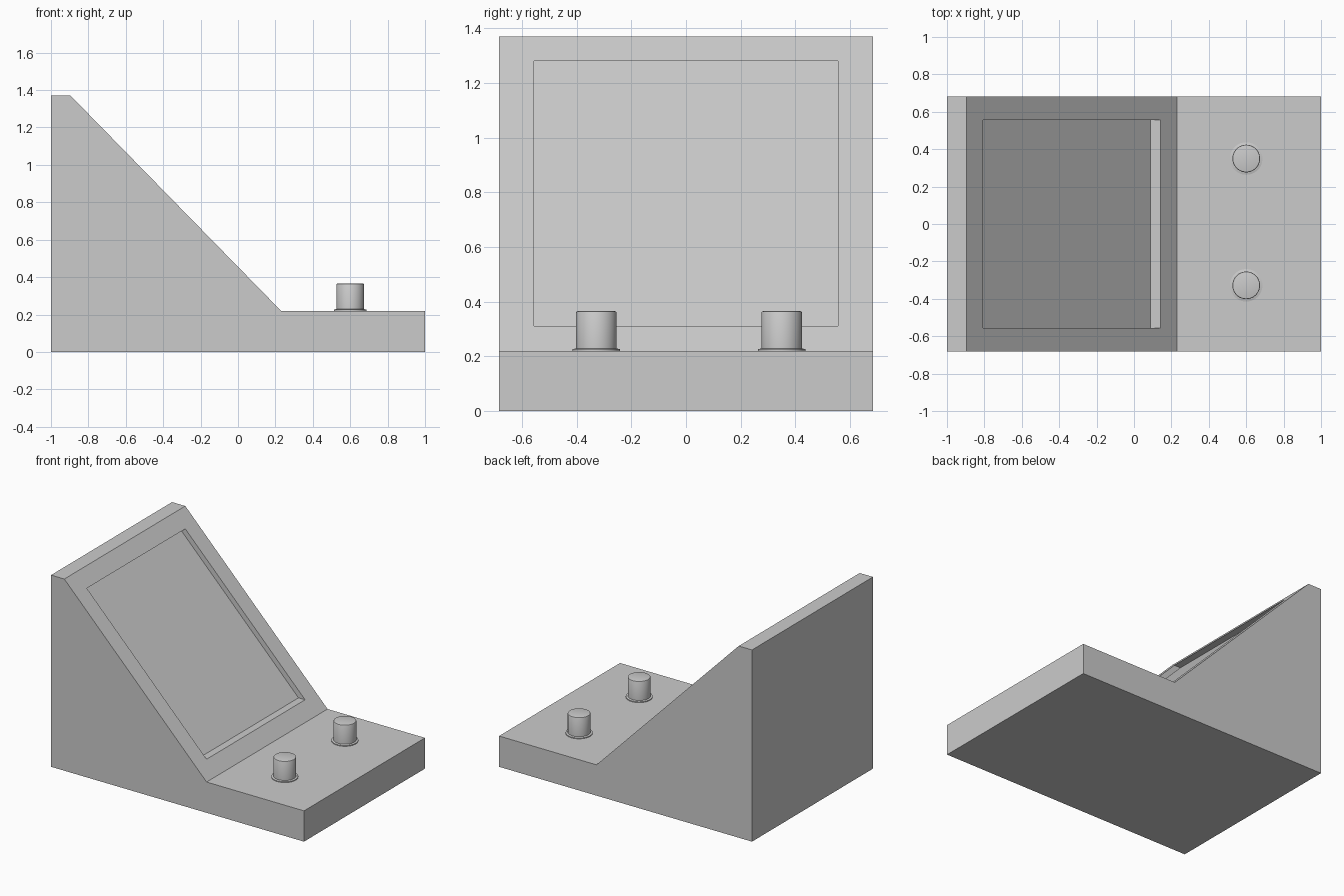
import bpy, bmesh, math
from mathutils import Vector

if "Cube" in bpy.data.objects:
    bpy.data.objects.remove(bpy.data.objects["Cube"])


def add_object(name, bm):
    bmesh.ops.recalc_face_normals(bm, faces=bm.faces[:])
    mesh = bpy.data.meshes.new(name)
    bm.to_mesh(mesh)
    bm.free()
    obj = bpy.data.objects.new(name, mesh)
    bpy.context.collection.objects.link(obj)
    return obj


# Wedge housing: side profile extruded across y
HALF_Y = 0.683
profile = [(-1, 0), (1, 0), (1, 0.22), (0.23, 0.22), (-0.895, 1.37), (-1, 1.37)]
bm = bmesh.new()
side = bm.faces.new([bm.verts.new((x, -HALF_Y, z)) for x, z in profile])
ext = bmesh.ops.extrude_face_region(bm, geom=[side], use_keep_orig=True)
bmesh.ops.translate(bm, vec=(0, 2 * HALF_Y, 0),
                    verts=[v for v in ext["geom"] if isinstance(v, bmesh.types.BMVert)])
bmesh.ops.recalc_face_normals(bm, faces=bm.faces[:])

# Screen recess: inset the sloping face and push it straight back
slope = next(f for f in bm.faces if f.normal.x > 0.5 and f.normal.z > 0.5)
bmesh.ops.inset_region(bm, faces=[slope], thickness=0.127, use_even_offset=True)
floor = bmesh.ops.extrude_discrete_faces(bm, faces=[slope])["faces"][0]
bmesh.ops.translate(bm, vec=(-0.052, 0, 0), verts=floor.verts[:])
add_object("console_housing", bm)


# Knobs: turned profile with a thin flange and softened top rim
def knob(name, y, sides=48):
    turned = [(0, 0.215), (0.087, 0.215), (0.087, 0.226), (0.074, 0.229),
              (0.074, 0.36), (0.072, 0.364), (0.069, 0.365), (0, 0.365)]
    bm = bmesh.new()
    pts = [bm.verts.new((r, 0, z)) for r, z in turned]
    edges = [bm.edges.new(p) for p in zip(pts, pts[1:])]
    bmesh.ops.spin(bm, geom=pts + edges, cent=(0, 0, 0), axis=(0, 0, 1),
                   angle=2 * math.pi, steps=sides)
    bmesh.ops.remove_doubles(bm, verts=bm.verts[:], dist=0.0005)
    obj = add_object(name, bm)
    obj.location = Vector((0.6, y, 0))
    bpy.ops.object.select_all(action="DESELECT")
    obj.select_set(True)
    bpy.context.view_layer.objects.active = obj
    bpy.ops.object.shade_smooth_by_angle(angle=math.radians(35))


knob("front_knob", -0.328)
knob("back_knob", 0.35)
